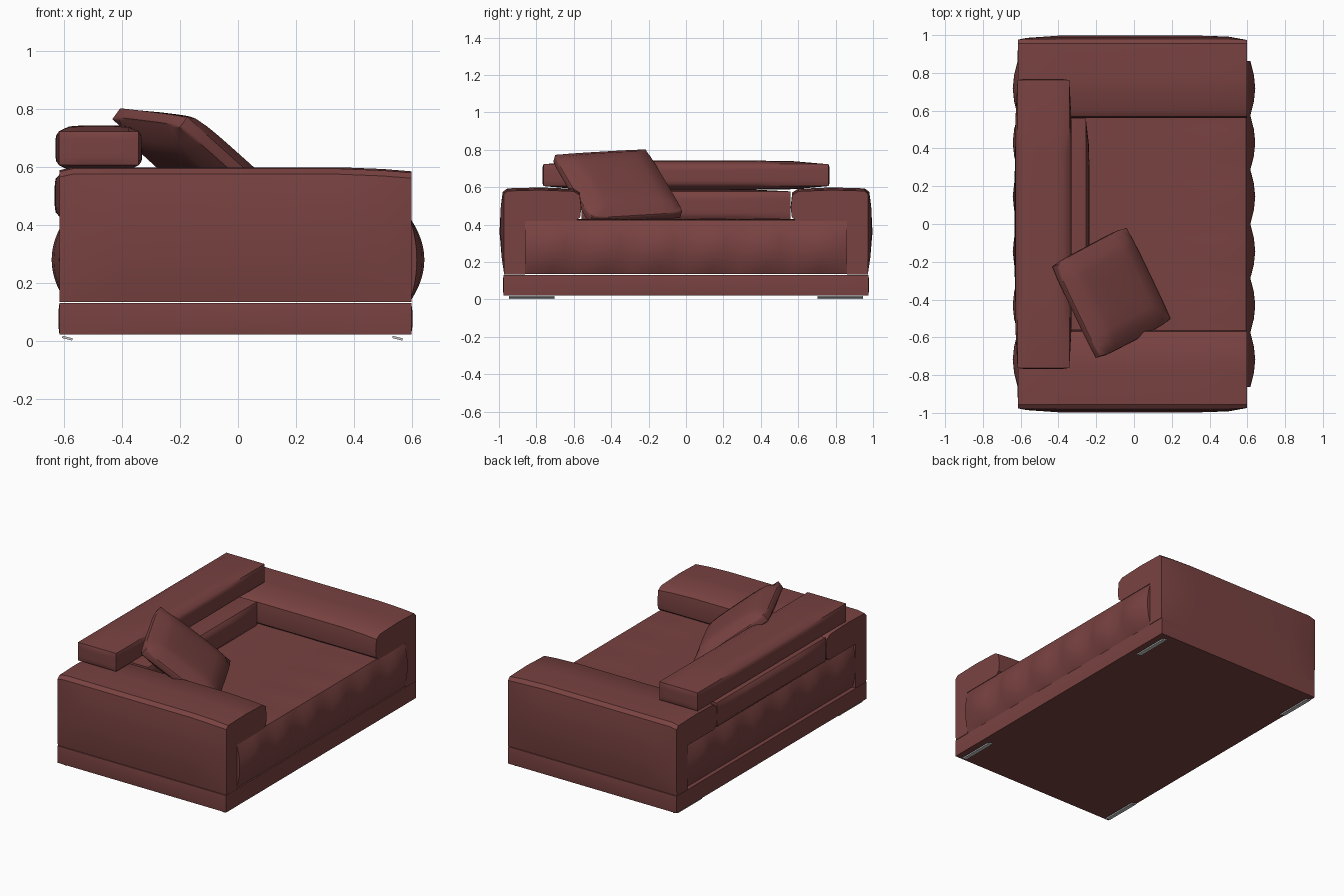
import bpy, bmesh, math
from mathutils import Vector, Matrix

if "Cube" in bpy.data.objects:
    bpy.data.objects.remove(bpy.data.objects["Cube"])


def material(name, rgb):
    m = bpy.data.materials.new(name)
    m.diffuse_color = (*rgb, 1)
    m.use_nodes = True
    m.node_tree.nodes["Principled BSDF"].inputs["Base Color"].default_value = m.diffuse_color
    return m


FABRIC = material("dark red fabric", (0.19, 0.055, 0.053))
METAL = material("light grey metal", (0.55, 0.55, 0.55))


def finish(name, bm, mat, angle=35):
    bmesh.ops.recalc_face_normals(bm, faces=bm.faces)
    me = bpy.data.meshes.new(name)
    bm.to_mesh(me)
    bm.free()
    me.materials.append(mat)
    ob = bpy.data.objects.new(name, me)
    bpy.context.collection.objects.link(ob)
    bpy.ops.object.select_all(action='DESELECT')
    ob.select_set(True)
    bpy.context.view_layer.objects.active = ob
    bpy.ops.object.shade_smooth_by_angle(angle=math.radians(angle))
    return ob


def unit_box(cuts):
    """Cube from -1 to 1 with every edge cut evenly."""
    bm = bmesh.new()
    bmesh.ops.create_cube(bm, size=2)
    if cuts:
        bmesh.ops.subdivide_edges(bm, edges=bm.edges[:], cuts=cuts, use_grid_fill=True)
    return bm


def cushion(name, lo, hi, bulge, cuts=7, matrix=None):
    """Box whose faces swell outwards by bulge (x, y, z)."""
    lo, hi = Vector(lo), Vector(hi)
    mid, half = (lo + hi) / 2, (hi - lo) / 2
    bm = unit_box(cuts)
    for v in bm.verts:
        p = v.co.copy()
        for i in range(3):
            a, b = p[(i + 1) % 3], p[(i + 2) % 3]
            swell = bulge[i] * math.sqrt(max(0, (1 - a ** 4) * (1 - b ** 4)))
            v.co[i] = mid[i] + p[i] * (half[i] + swell)
    if matrix:
        bm.transform(matrix)
    return finish(name, bm, FABRIC)


# Plinth
plinth = cushion("base", (-0.615, -0.975, 0.022), (0.597, 0.975, 0.132), (0.004, 0.004, 0), 3)

# Seat: full depth mattress with six puffed lobes along the front and back
bm = unit_box(23)
for v in bm.verts:
    x, y, z = v.co
    lobe = abs(math.sin(math.pi * 3 * (y + 1)))
    tuft = abs(math.sin(math.pi * 1.5 * (x + 1)))
    side = 1 - z * z
    v.co.x = x * (0.592 + 0.024 * side + 0.026 * lobe * side)
    v.co.y = y * 0.862
    v.co.z = 0.28 + z * 0.145
    if z > 0:
        v.co.z += z * (0.012 * lobe * abs(x) ** 3 + 0.004 * tuft) * (1 - x ** 8)
finish("seat", bm, FABRIC, 50)

# Arms: inverted L profile (y, z) lofted from back to front
PROFILE = [(0.972, 0.134), (0.985, 0.22), (0.997, 0.36), (0.99, 0.50), (0.98, 0.575),
           (0.955, 0.594), (0.78, 0.599), (0.60, 0.592), (0.568, 0.572), (0.56, 0.50),
           (0.566, 0.44), (0.59, 0.42), (0.862, 0.42), (0.862, 0.134)]
for side, label in ((1, "left_arm"), (-1, "right_arm")):
    bm = bmesh.new()
    rings = []
    # x station, outer limit of y, drop of the top
    for x, out, drop in ((-0.615, 0.976, 0.010), (-0.57, 0.985, 0), (-0.40, 1.0, 0),
                         (0.35, 1.0, 0), (0.50, 0.992, 0.006), (0.598, 0.974, 0.014)):
        rings.append([bm.verts.new((x, side * min(y, out), z - drop * (z > 0.49)))
                      for y, z in PROFILE])
    n = len(PROFILE)
    for a, b in zip(rings, rings[1:]):
        for i in range(n):
            j = (i + 1) % n
            bm.faces.new((a[i], a[j], b[j], b[i]))
    bm.faces.new(rings[0])
    bm.faces.new(rings[-1])
    finish(label, bm, FABRIC)

# Back rail between the arms and the bolster lying on top
cushion("back_rail", (-0.612, -0.558, 0.425), (-0.255, 0.558, 0.578), (0.02, 0, 0.008))
cushion("back_bolster", (-0.617, -0.762, 0.606), (-0.342, 0.762, 0.723), (0.012, 0.006, 0.02))

# Loose pillow leaning on the bolster
corner_a = Vector((-0.43, -0.20, 0.785))
along = Vector((0.24, -0.50, -0.03))
down = (Vector((-0.05, -0.03, 0.455)) - corner_a)
centre = corner_a + (along + down) / 2
ax = along.normalized()
az = down.cross(along).normalized()
if az.z < 0:
    az = -az
ay = az.cross(ax)
frame = Matrix((ax, ay, az)).transposed().to_4x4()
frame.translation = centre
cushion("pillow", (-0.268, -0.265, -0.024), (0.268, 0.265, 0.024), (0.012, 0.012, 0.048), 9, frame)

# Four thin tilted metal skids
for x in (-0.588, 0.55):
    for y in (-0.825, 0.825):
        bm = unit_box(0)
        bm.transform(Matrix.Translation((x, y, 0.010))
                     @ Matrix.Rotation(math.radians(14), 4, 'Y')
                     @ Matrix.Diagonal((0.018, 0.122, 0.004, 1)))
        finish("skid", bm, METAL)
